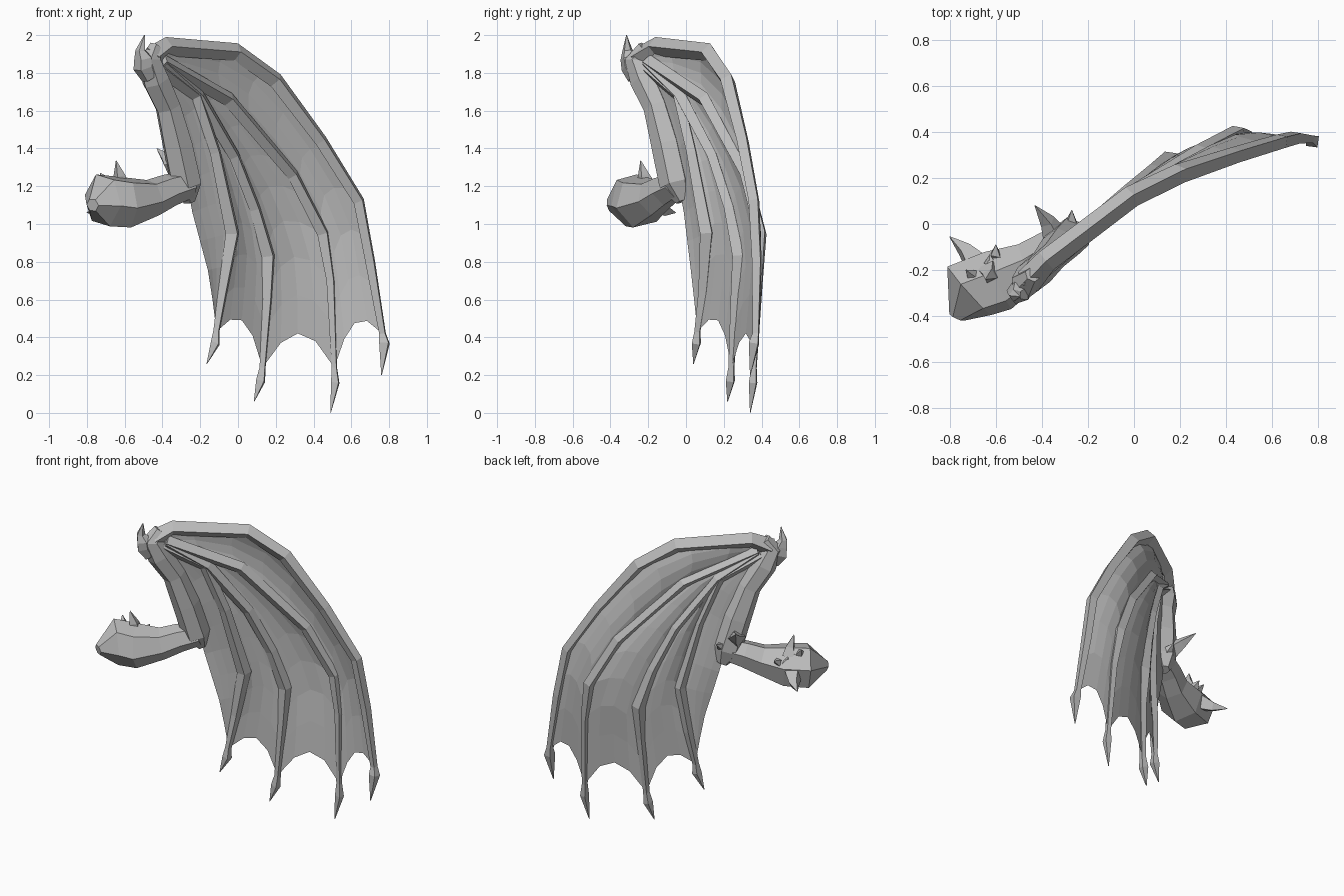
import bpy
import math
from mathutils import Vector

default_cube = bpy.data.objects.get("Cube")
if default_cube:
    bpy.data.objects.remove(default_cube, do_unlink=True)

# Single stone grey for the whole wing
grey = bpy.data.materials.new("stone_grey")
grey.use_nodes = True
colour = (0.5, 0.5, 0.5, 1)
grey.diffuse_color = colour
grey.node_tree.nodes["Principled BSDF"].inputs["Base Color"].default_value = colour

WING_NORMAL = Vector((0.6, -0.8, 0))


def make_object(name, verts, faces):
    mesh = bpy.data.meshes.new(name)
    mesh.from_pydata(verts, [], faces)
    mesh.materials.append(grey)
    mesh.update()
    obj = bpy.data.objects.new(name, mesh)
    bpy.context.collection.objects.link(obj)
    return obj


def tube(name, path, sides=4, flat=1.0, reference=WING_NORMAL):
    """Faceted limb through (x, y, z, radius) stations, capped at both ends."""
    centres = [Vector(p[:3]) for p in path]
    verts, faces = [], []
    last = len(path) - 1
    for i, centre in enumerate(centres):
        tangent = (centres[min(i + 1, last)] - centres[max(i - 1, 0)]).normalized()
        across = tangent.cross(reference).normalized()
        outward = across.cross(tangent).normalized()
        for k in range(sides):
            angle = math.tau * k / sides
            offset = across * math.cos(angle) + outward * math.sin(angle) * flat
            verts.append(centre + offset * path[i][3])
    for i in range(last):
        for k in range(sides):
            a, b = i * sides + k, i * sides + (k + 1) % sides
            faces.append((a, b, b + sides, a + sides))
    faces.append(tuple(reversed(range(sides))))
    faces.append(tuple(range(last * sides, last * sides + sides)))
    return make_object(name, verts, faces)


def spike(name, base, tip, radius):
    """Short bent thorn with a fat root and a sharp tip."""
    base, tip = Vector(base), Vector(tip)
    middle = base.lerp(tip, 0.5) + Vector((0.01, 0, -0.01))
    path = [(*base, radius), (*middle, radius * 0.6), (*tip, 0.002)]
    return tube(name, path, reference=Vector((0.3, 0.9, 0.2)))


def sample(path, t):
    """Point at fraction t of the length of a path."""
    points = [Vector(p[:3]) for p in path]
    lengths = [(b - a).length for a, b in zip(points, points[1:])]
    remaining = t * sum(lengths)
    for a, b, length in zip(points, points[1:], lengths):
        if remaining <= length:
            return a.lerp(b, remaining / length)
        remaining -= length
    return points[-1]


def membrane(name, left, right, scallop, sag, rows=9, columns=4):
    """Skin panel stretched between two rays, with a scalloped lower hem."""
    verts, faces = [], []
    for r in range(rows + 1):
        for c in range(columns + 1):
            u = c / columns
            arch = 4 * u * (1 - u)
            t = r / rows * (1 - scallop * arch)
            point = sample(left, t).lerp(sample(right, t), u)
            verts.append(point - WING_NORMAL * sag * arch * math.sin(math.pi * t))
    step = columns + 1
    for r in range(rows):
        for c in range(columns):
            a = r * step + c
            faces.append((a, a + 1, a + step + 1, a + step))
    return make_object(name, verts, faces)


# Finger bones, each ending in a knuckle and a talon
inner_finger = [
    (-.42, -.21, 1.83, .04), (-.22, -.04, 1.68, .035), (-.12, .03, 1.38, .035),
    (-.03, .11, .95, .045), (-.08, .09, .65, .03), (-.115, .06, .43, .02),
    (-.12, .055, .37, .03), (-.165, .04, .26, .002)]
second_finger = [
    (-.4, -.2, 1.85, .04), (-.21, -.03, 1.68, .04), (-.02, .14, 1.36, .035),
    (.09, .23, 1.08, .035), (.16, .28, .83, .043), (.155, .26, .6, .03),
    (.13, .24, .24, .02), (.12, .235, .17, .03), (.085, .22, .06, .002)]
third_finger = [
    (-.4, -.2, 1.86, .04), (-.05, .1, 1.66, .04), (.29, .315, 1.26, .035),
    (.45, .395, .95, .038), (.49, .385, .7, .027), (.51, .36, .24, .018),
    (.515, .355, .16, .028), (.49, .34, 0, .002)]
leading_finger = [
    (-.46, -.25, 1.88, .06), (-.38, -.16, 1.94, .05), (-.01, .12, 1.91, .048),
    (.2, .22, 1.76, .045), (.44, .3, 1.44, .038), (.64, .36, 1.12, .035),
    (.7, .375, .8, .032), (.765, .37, .42, .022), (.775, .36, .37, .035),
    (.76, .34, .2, .002)]
fingers = {"inner_finger": inner_finger, "second_finger": second_finger,
           "third_finger": third_finger, "leading_finger": leading_finger}
for name, path in fingers.items():
    tube(name, path)

# Skin: from the forearm and trailing edge out to the leading finger
trailing_edge = [
    (-.44, -.23, 1.8), (-.36, -.14, 1.6), (-.28, -.06, 1.3), (-.26, -.02, 1.13),
    (-.15, .03, .72), (-.115, .06, .44)]
rays = [trailing_edge] + [path[:-2] for path in fingers.values()]
hems = [0, .09, .09, .065]
sags = [.01, .025, .03, .035]
panels = ["trailing", "inner", "middle", "outer"]
for i, label in enumerate(panels):
    membrane(label + "_membrane", rays[i], rays[i + 1], hems[i], sags[i])

# Arm, with a blunt wedge at the shoulder end
tube("upper_arm", [
    (-.77, -.405, 1.1, .035), (-.715, -.29, 1.125, .145), (-.59, -.245, 1.115, .14),
    (-.45, -.17, 1.14, .1), (-.36, -.11, 1.18, .088), (-.26, -.05, 1.21, .075)],
    sides=6, reference=Vector((0.5, -0.8, 0.3)))
tube("forearm", [
    (-.26, -.02, 1.12, .035), (-.275, -.055, 1.21, .088), (-.32, -.1, 1.42, .085),
    (-.37, -.155, 1.62, .072), (-.435, -.22, 1.76, .078), (-.47, -.26, 1.87, .065),
    (-.44, -.22, 1.94, .035)], sides=6)

# Thumb claw on the wrist
tube("thumb_claw", [
    (-.47, -.27, 1.77, .04), (-.5, -.29, 1.83, .055), (-.5, -.3, 1.88, .05),
    (-.515, -.31, 1.92, .028), (-.495, -.315, 2, .002)], sides=5)

# Thorns on the shoulder and elbow
spike("shoulder_top_thorn", (-.63, -.21, 1.2), (-.645, -.24, 1.335), .055)
spike("shoulder_rear_thorn", (-.69, -.17, 1.11), (-.8, -.055, 1.06), .06)
spike("shoulder_side_thorn", (-.62, -.18, 1.17), (-.6, -.09, 1.2), .05)
spike("shoulder_front_thorn", (-.69, -.25, 1.2), (-.73, -.2, 1.27), .05)
spike("elbow_thorn", (-.34, -.06, 1.3), (-.43, .08, 1.4), .06)
spike("elbow_rear_thorn", (-.29, -.04, 1.24), (-.27, .06, 1.28), .05)
